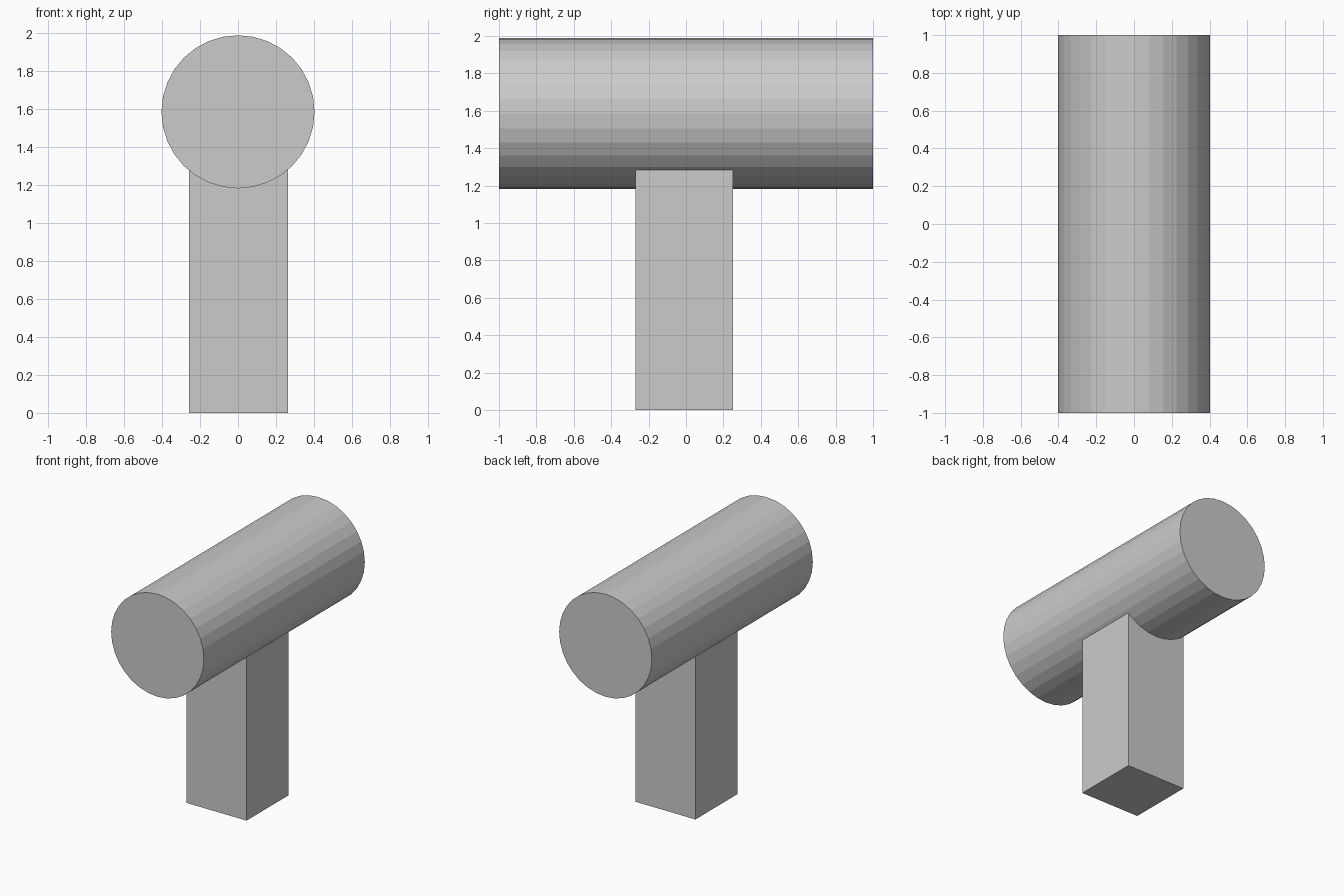
import bpy
import math

if "Cube" in bpy.data.objects:
    bpy.data.objects.remove(bpy.data.objects["Cube"])

# Mallet head: 32-sided flat-shaded cylinder lying along y
bpy.ops.mesh.primitive_cylinder_add(vertices=32, radius=0.403, depth=2.0,
                                    location=(0, 0, 1.585),
                                    rotation=(math.pi / 2, 0, 0))
bpy.context.object.name = "head"

# Handle: square post, its top sunk into the head
bottom, top = 0.0, 1.4
bpy.ops.mesh.primitive_cube_add(size=1, location=(0.003, -0.01, (bottom + top) / 2))
handle = bpy.context.object
handle.name = "handle"
handle.scale = (0.522, 0.522, top - bottom)
